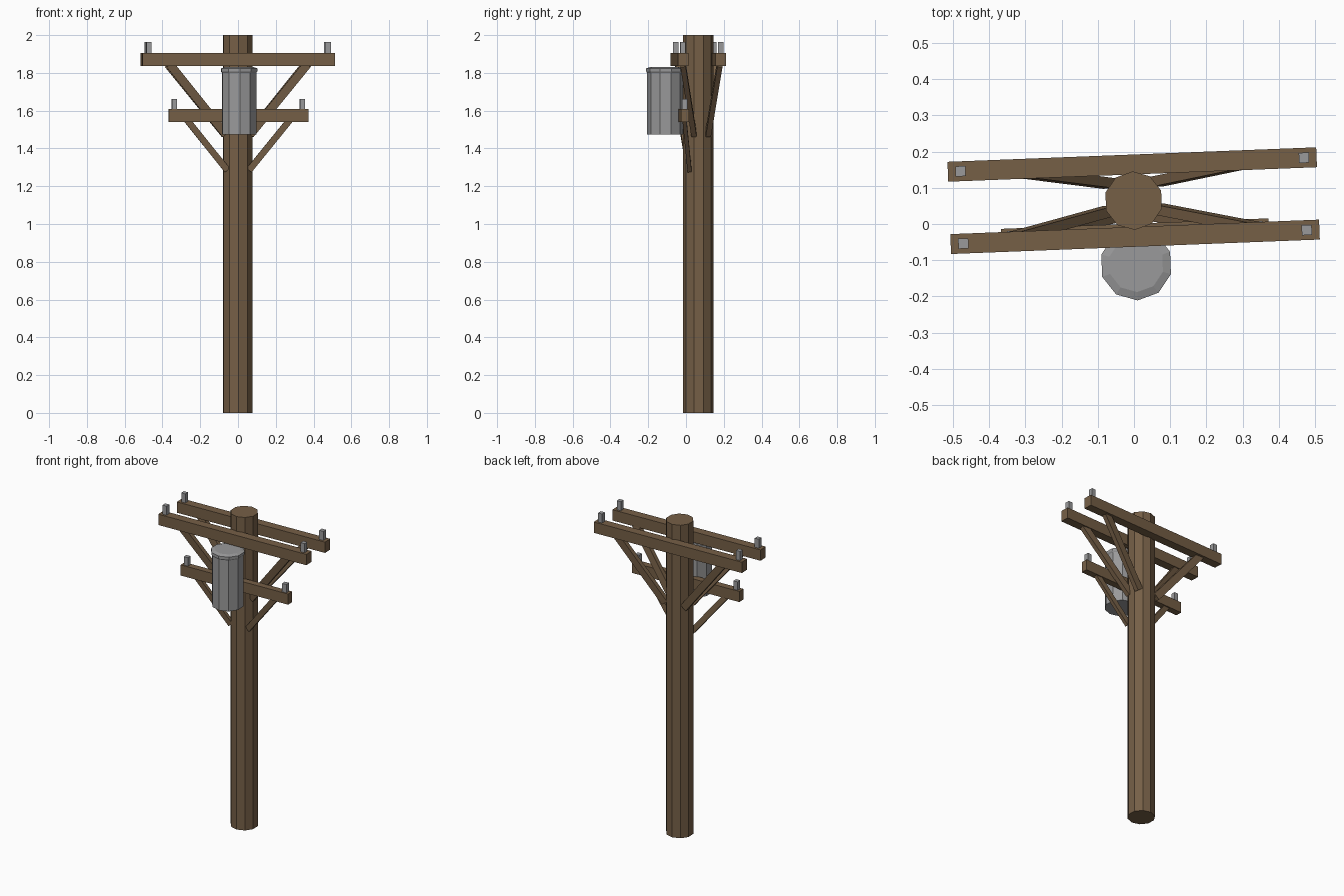
import bpy, bmesh, math
from mathutils import Vector, Matrix

if "Cube" in bpy.data.objects:
    bpy.data.objects.remove(bpy.data.objects["Cube"])

# Everything is built around the pole axis, then turned slightly
PLACE = Matrix.Translation((-0.001, 0.0645, 0)) @ Matrix.Rotation(math.radians(2.25), 4, 'Z')


def material(name, rgb):
    m = bpy.data.materials.new(name)
    m.diffuse_color = (*rgb, 1)
    m.use_nodes = True
    m.node_tree.nodes["Principled BSDF"].inputs["Base Color"].default_value = m.diffuse_color
    return m


WOOD = material("brown_wood", (0.180, 0.115, 0.062))
METAL = material("grey_metal", (0.32, 0.32, 0.325))


def finish(bm, name, mat):
    bmesh.ops.recalc_face_normals(bm, faces=bm.faces)
    me = bpy.data.meshes.new(name)
    bm.to_mesh(me)
    bm.free()
    me.materials.append(mat)
    ob = bpy.data.objects.new(name, me)
    ob.matrix_world = PLACE
    bpy.context.collection.objects.link(ob)


def box(name, center, size, mat):
    bm = bmesh.new()
    bmesh.ops.create_cube(bm, size=1, matrix=Matrix.Translation(center) @ Matrix.Diagonal((*size, 1)))
    finish(bm, name, mat)


def lathe(name, profile, y, mat, sides=10):
    """Stack of rings (radius, z) with a vertex facing the front."""
    bm = bmesh.new()
    rings = []
    for r, z in profile:
        angles = [2 * math.pi * i / sides - math.pi / 2 for i in range(sides)]
        rings.append([bm.verts.new((r * math.cos(a), y + r * math.sin(a), z)) for a in angles])
    for lo, hi in zip(rings, rings[1:]):
        for i in range(sides):
            j = (i + 1) % sides
            bm.faces.new((lo[i], lo[j], hi[j], hi[i]))
    bm.faces.new(rings[0])
    bm.faces.new(rings[-1])
    finish(bm, name, mat)


def brace(name, top, bottom, width, depth):
    """Rectangular strut between two points."""
    a, b = Vector(top), Vector(bottom)
    d = (b - a).normalized()
    side = d.cross(Vector((0, 1, 0))).normalized()
    out = side.cross(d)
    rot = Matrix((side, out, d)).transposed().to_4x4()
    bm = bmesh.new()
    bmesh.ops.create_cube(bm, size=1, matrix=Matrix.Translation((a + b) / 2) @ rot
                          @ Matrix.Diagonal((width, depth, (b - a).length, 1)))
    finish(bm, name, WOOD)


# Pole and transformer can
lathe("pole", [(0.081, 0), (0.081, 2)], 0, WOOD)
lathe("transformer", [(0.0945, 1.475), (0.0945, 1.80), (0.1, 1.808), (0.1, 1.824), (0.077, 1.831)],
      -0.176, METAL)

# name, y, length, depth, z low, z high, insulator x, insulator height
ARMS = [("upper_front", -0.1, 1.02, 0.055, 1.836, 1.905, 0.475, 0.058),
        ("upper_back", 0.1, 1.02, 0.055, 1.836, 1.905, 0.475, 0.058),
        ("lower", -0.0845, 0.74, 0.042, 1.54, 1.608, 0.339, 0.054)]
for name, y, length, depth, z0, z1, ix, ih in ARMS:
    box(name + "_crossarm", (0, y, (z0 + z1) / 2), (length, depth, z1 - z0), WOOD)
    for s, tag in ((-1, "left"), (1, "right")):
        box(f"{name}_insulator_{tag}", (s * ix, y, z1 + ih / 2 - 0.005), (0.028, 0.028, ih + 0.01), METAL)

# Diagonal braces: name, top (x, y, z), bottom (x, y, z), width, depth
BRACES = [("upper_front", (0.365, -0.095, 1.846), (0.065, -0.025, 1.475), 0.045, 0.028),
          ("upper_back", (0.365, 0.1, 1.846), (0.065, 0.05, 1.475), 0.045, 0.028),
          ("lower", (0.272, -0.083, 1.55), (0.058, -0.048, 1.285), 0.034, 0.022)]
for name, t, b, w, d in BRACES:
    for s, tag in ((-1, "left"), (1, "right")):
        brace(f"{name}_brace_{tag}", (s * t[0], *t[1:]), (s * b[0], *b[1:]), w, d)
